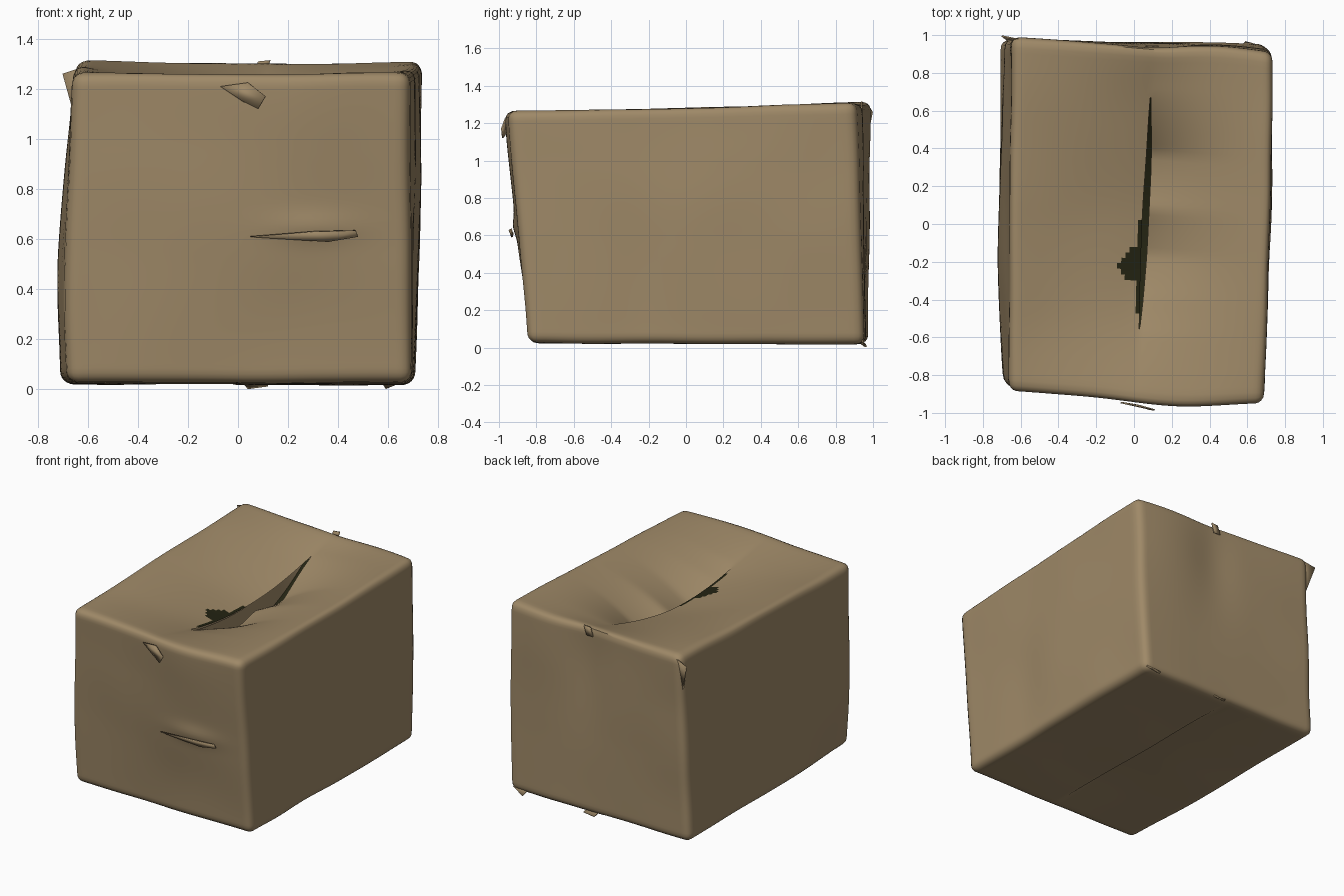
import bpy, bmesh, math
from mathutils import Vector, noise

if "Cube" in bpy.data.objects:
    bpy.data.objects.remove(bpy.data.objects["Cube"], do_unlink=True)


def material(name, rgb):
    m = bpy.data.materials.new(name)
    m.use_nodes = True
    m.diffuse_color = (*rgb, 1)
    bsdf = m.node_tree.nodes["Principled BSDF"]
    bsdf.inputs["Base Color"].default_value = (*rgb, 1)
    bsdf.inputs["Roughness"].default_value = 0.9
    return m


cardboard = material("brown cardboard", (0.345, 0.25, 0.137))
shadow = material("dark interior", (0.017, 0.017, 0.006))


def finish(bm, name, mats, angle=45):
    me = bpy.data.meshes.new(name)
    bm.to_mesh(me)
    bm.free()
    ob = bpy.data.objects.new(name, me)
    bpy.context.collection.objects.link(ob)
    for m in mats:
        me.materials.append(m)
    bpy.ops.object.select_all(action='DESELECT')
    ob.select_set(True)
    bpy.context.view_layer.objects.active = ob
    bpy.ops.object.shade_smooth_by_angle(angle=math.radians(angle))
    return ob


# Sagging closure: seam position, sag of each flap and width of the gap
def seam_x(y):
    return 0.025 + 0.035 * y


def rim_z(y):
    return 1.285 + 0.025 * y


def sag(v):
    return 0.17 * max(0, 1 - v * v) ** 1.2


def opening(v):
    return max(0, 1 - ((v - 0.04) / 0.69) ** 2)


def droop(v):
    """Extra drop of the right flap, deepest at two torn points."""
    peaks = max(0, 1 - abs(v - 0.38) / 0.3) + 0.7 * max(0, 1 - abs(v + 0.2) / 0.25)
    return opening(v) * (0.04 + 0.1 * peaks)


# Leaning corners, keyed by side, depth and height
CORNERS = {
    (0, 0, 0): (-0.67, -0.83, 0.025), (1, 0, 0): (0.69, -0.845, 0.025),
    (0, 1, 0): (-0.705, 0.975, 0.02), (1, 1, 0): (0.7, 0.955, 0.015),
    (0, 0, 1): (-0.655, -0.885, 1.265), (1, 0, 1): (0.685, -0.93, 1.265),
    (0, 1, 1): (-0.645, 0.99, 1.315), (1, 1, 1): (0.735, 0.9, 1.31),
}
# Dents and bulges: centre, spread, push
DENTS = [
    ((0.25, -0.95, 1.22), (0.33, 0.15, 0.35), (0, -0.05, 0)),
    ((0.1, -0.9, 0.65), (0.35, 0.15, 0.25), (0, -0.025, 0)),
    ((0.3, -0.9, 0.65), (0.12, 0.2, 0.04), (0, -0.015, 0)),
    ((-0.7, -0.2, 0.5), (0.15, 0.55, 0.4), (-0.05, 0, 0)),
    ((0.71, 0.15, 0.7), (0.12, 0.5, 0.5), (0.02, 0, 0)),
    ((0.72, -0.25, 0.35), (0.1, 0.13, 0.25), (-0.012, 0, 0)),
    ((0.1, 0.97, 1.05), (0.12, 0.15, 0.25), (0, -0.02, 0)),
    ((0.45, 0.95, 1.2), (0.2, 0.15, 0.4), (0, 0.025, 0)),
]


def warp(n):
    """Place a point of the unit cube on the crumpled box."""
    a = [(c + 1) / 2 for c in n]
    p = Vector()
    for key, corner in CORNERS.items():
        w = math.prod(t if k else 1 - t for k, t in zip(key, a))
        p += w * Vector(corner)
    q = p.copy()
    for c, s, d in DENTS:
        e = sum(((q[i] - c[i]) / s[i]) ** 2 for i in range(3))
        p += math.exp(-e / 2) * Vector(d)
    p += 0.006 * noise.noise_vector(q * 2.4)
    p.z = max(p.z, 0.005)
    return p


# Box body: fine cube with rounded edges, top slit along its middle
bm = bmesh.new()
bmesh.ops.create_cube(bm, size=2)
bmesh.ops.subdivide_edges(bm, edges=bm.edges[:], cuts=63, use_grid_fill=True)
slit = [e for e in bm.edges if all(abs(v.co.x) < 0.001 and v.co.z > 0.99
        and -0.65 < v.co.y < 0.73 for v in e.verts)]
bmesh.ops.split_edges(bm, edges=slit)
half = Vector((0.71, 0.94, 0.64))
radius = 0.05
for v in bm.verts:
    v.tag = sum(f.calc_center_median().x for f in v.link_faces) > 0.001
# Torn notch beside the slit, narrowing towards the front
for f in bm.faces:
    c = f.calc_center_median()
    x, y = c.x * half.x, c.y * half.y
    if c.z > 0.99 and x < 0:
        notch = -0.33 < y < -0.15 and x > -0.13 + 0.7 * abs(y + 0.24)
        edge = x > -0.02 and -0.5 < y < 0
        f.material_index = int(notch or edge)
for v in bm.verts:
    n = v.co.copy()
    p = Vector([n[i] * half[i] for i in range(3)])
    core = Vector([max(-half[i] + radius, min(half[i] - radius, p[i])) for i in range(3)])
    p = core + (p - core).normalized() * radius
    q = warp([p[i] / half[i] for i in range(3)])
    near = 1 - min(1, abs(n.x))
    if n.z > 0.99:
        q.x += seam_x(q.y) * near
        q.z -= sag(n.y) * near ** 1.1
        gap = opening(n.y)
        if v.tag:
            q.z -= droop(n.y) * near ** 2.5
            q.x += 0.024 * gap * near ** 4
        else:
            q.x -= 0.01 * gap * near ** 4
    elif n.z < -0.99 and n.x < -0.001:
        # Underside: one flap sits higher behind the bottom seam
        q.z += 0.035 * near ** 3 * (1 - n.y ** 2)
    v.co = q
finish(bm, "box_body", [cardboard, shadow], 50)


# Ribbon following the seam, from cross-section points (x offset, drop)
def seam_strip(name, section, mat):
    bm = bmesh.new()
    rows = []
    for i in range(41):
        y = -0.62 + 1.3 * i / 40
        v = y / 0.94
        rows.append([bm.verts.new((seam_x(y) + dx, y, rim_z(y) - sag(v) - drop * opening(v) - 0.02))
                     for dx, drop in section])
    for r, s in zip(rows, rows[1:]):
        for j in range(len(section) - 1):
            bm.faces.new((r[j], r[j + 1], s[j + 1], s[j]))
    finish(bm, name, [mat])


seam_strip("inner_shadow", [(-0.06, 0.17), (0.1, 0.17)], shadow)
seam_strip("flap_lip", [(-0.009, 0.0), (0.001, 0.16)], cardboard)


# Loose folds and torn scraps: thin solidified polygons
def scrap(name, points, thickness=0.008):
    bm = bmesh.new()
    bm.faces.new([bm.verts.new(p) for p in points])
    bmesh.ops.triangulate(bm, faces=bm.faces[:])
    ob = finish(bm, name, [cardboard], 30)
    mod = ob.modifiers.new("thickness", 'SOLIDIFY')
    mod.thickness = thickness
    mod.offset = 0


scrap("front_tongue", [(-0.07, -0.945, 1.21), (0.04, -0.965, 1.225), (0.11, -0.985, 1.17),
                       (0.08, -0.98, 1.12), (0.02, -0.96, 1.15)])
scrap("front_crease", [(0.05, -0.925, 0.61), (0.3, -0.945, 0.63), (0.47, -0.935, 0.635),
                       (0.48, -0.93, 0.61), (0.36, -0.93, 0.59)])
scrap("back_seam_tab", [(0.06, 0.94, 1.25), (0.08, 0.94, 1.31), (0.13, 0.94, 1.315), (0.11, 0.94, 1.25)])
scrap("back_left_fold", [(-0.58, 0.97, 1.3), (-0.7, 0.995, 1.26), (-0.65, 0.96, 1.08)])
scrap("bottom_seam_tab", [(0.0, 0.93, 0.05), (0.04, 0.96, 0.004), (0.12, 0.96, 0.015), (0.1, 0.9, 0.05)])
scrap("bottom_corner_tab", [(0.56, 0.93, 0.05), (0.59, 0.965, 0.004), (0.68, 0.94, 0.04)])
